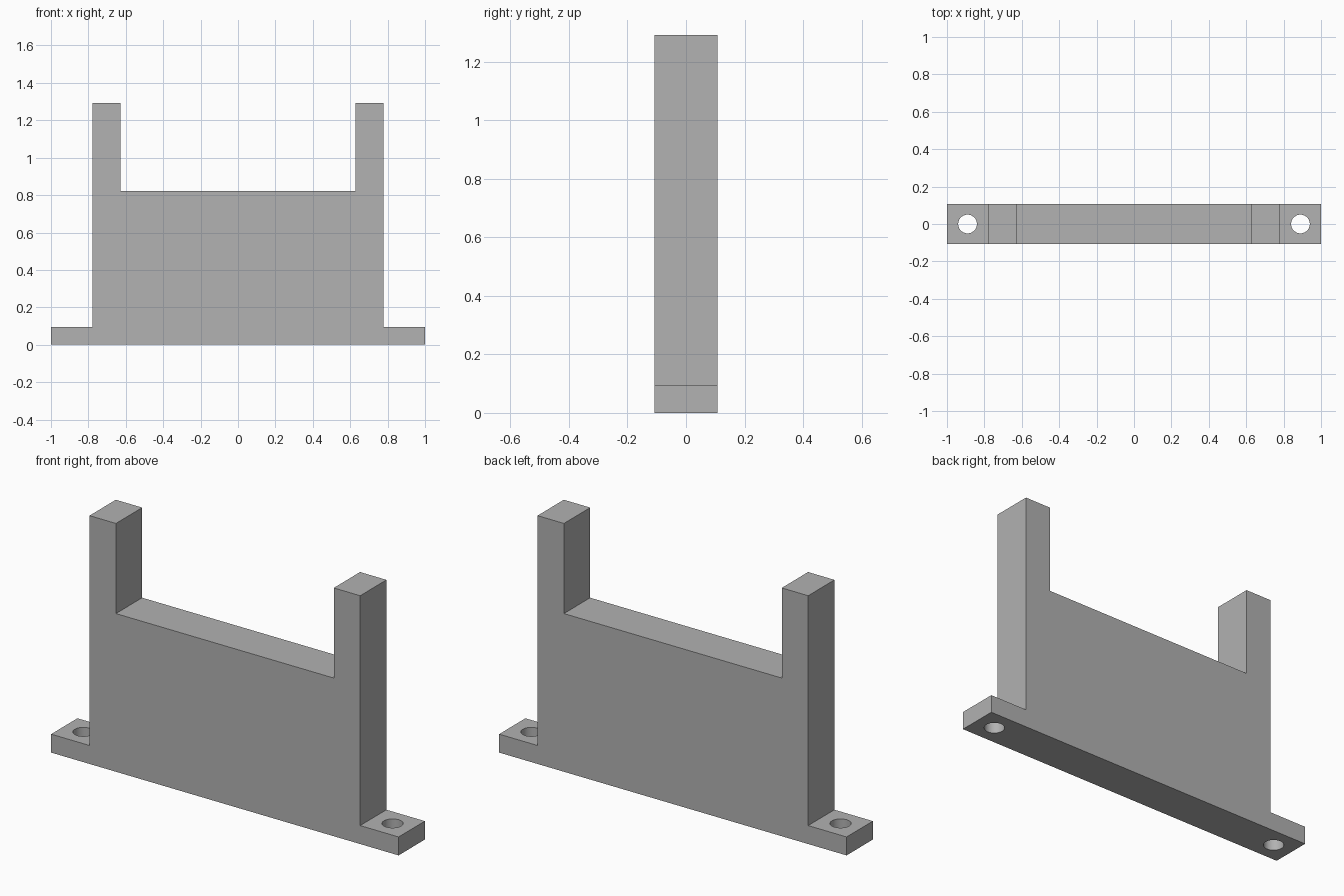
import bpy
import bmesh
from mathutils import Vector

cube = bpy.data.objects.get("Cube")
if cube:
    bpy.data.objects.remove(cube, do_unlink=True)

HALF_DEPTH = 0.108
FOOT_TOP, SADDLE, POST_TOP = 0.096, 0.823, 1.292
POST_IN, POST_OUT, FOOT_END = 0.627, 0.779, 1.0
HOLE_X, HOLE_RADIUS = 0.89, 0.05

grey = bpy.data.materials.new("plain grey")
grey.use_nodes = True
colour = (0.445, 0.445, 0.445, 1)
grey.diffuse_color = colour
grey.node_tree.nodes["Principled BSDF"].inputs["Base Color"].default_value = colour

# Bracket outline: one half, mirrored, then extruded through the depth
half = [(FOOT_END, 0), (FOOT_END, FOOT_TOP), (POST_OUT, FOOT_TOP),
        (POST_OUT, POST_TOP), (POST_IN, POST_TOP), (POST_IN, SADDLE)]
outline = half + [(-x, z) for x, z in reversed(half)]

bm = bmesh.new()
face = bm.faces.new([bm.verts.new((x, -HALF_DEPTH, z)) for x, z in outline])
extruded = bmesh.ops.extrude_face_region(bm, geom=[face], use_keep_orig=True)
moved = [v for v in extruded["geom"] if isinstance(v, bmesh.types.BMVert)]
bmesh.ops.translate(bm, verts=moved, vec=Vector((0, 2 * HALF_DEPTH, 0)))
bmesh.ops.recalc_face_normals(bm, faces=bm.faces)
mesh = bpy.data.meshes.new("bracket")
bm.to_mesh(mesh)
bm.free()
mesh.materials.append(grey)
bracket = bpy.data.objects.new("bracket", mesh)
bpy.context.collection.objects.link(bracket)


def drill_hole(x):
    """Cut a round screw hole down through a foot."""
    bpy.ops.mesh.primitive_cylinder_add(vertices=48, radius=HOLE_RADIUS,
                                        depth=4 * FOOT_TOP, location=(x, 0, 0))
    cutter = bpy.context.object
    cutter.name = "hole_cutter"
    cutter.hide_render = True
    cutter.data.materials.append(grey)
    cut = bracket.modifiers.new("screw hole", 'BOOLEAN')
    cut.operation = 'DIFFERENCE'
    cut.solver = 'EXACT'
    cut.object = cutter
    bpy.ops.object.select_all(action='DESELECT')
    bracket.select_set(True)
    bpy.context.view_layer.objects.active = bracket
    bpy.ops.object.modifier_apply(modifier=cut.name)
    bpy.data.objects.remove(cutter, do_unlink=True)


# Screw holes in both feet
for side in (-1, 1):
    drill_hole(side * HOLE_X)

bpy.ops.object.shade_smooth_by_angle()
